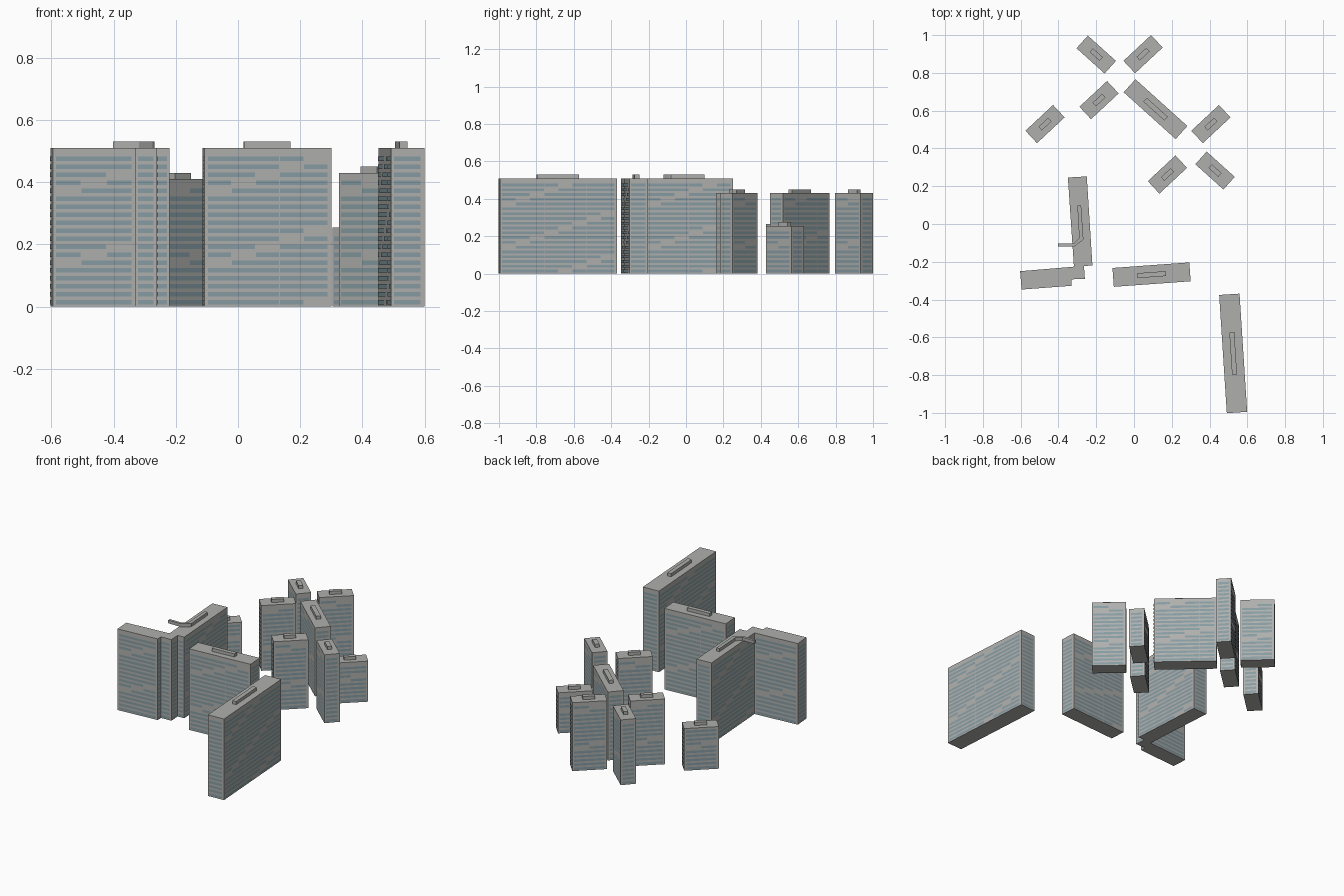
import bpy, bmesh, math
from mathutils import Vector

cube = bpy.data.objects.get("Cube")
if cube:
    bpy.data.objects.remove(cube)


def make_material(name, colour):
    mat = bpy.data.materials.new(name)
    mat.use_nodes = True
    mat.diffuse_color = (*colour, 1)
    mat.node_tree.nodes["Principled BSDF"].inputs["Base Color"].default_value = (*colour, 1)
    return mat


CONCRETE = make_material("concrete grey", (0.43, 0.43, 0.42))
GLASS = make_material("window blue", (0.24, 0.335, 0.37))

FLOOR = 0.0256      # floor to floor
BAND = 0.0145       # window band height
CELL = 0.08         # facade panel width
ROOF = 0.02         # rooftop block height
LIFT = 0.0012       # window plates sit just off the wall


def new_object(name, bm, mat):
    mesh = bpy.data.meshes.new(name)
    bm.to_mesh(mesh)
    bm.free()
    mesh.materials.append(mat)
    obj = bpy.data.objects.new(name, mesh)
    bpy.context.collection.objects.link(obj)
    return obj


def prism(name, outline, z0, z1):
    bm = bmesh.new()
    base = bm.faces.new([bm.verts.new((x, y, z0)) for x, y in outline])
    top = bmesh.ops.extrude_face_region(bm, geom=[base])["geom"]
    verts = [v for v in top if isinstance(v, bmesh.types.BMVert)]
    bmesh.ops.translate(bm, verts=verts, vec=(0, 0, z1 - z0))
    bmesh.ops.recalc_face_normals(bm, faces=bm.faces[:])
    return new_object(name, bm, CONCRETE)


def rectangle(cx, cy, length, width, degrees):
    a = math.radians(degrees)
    u = Vector((math.cos(a), math.sin(a))) * length / 2
    v = Vector((-math.sin(a), math.cos(a))) * width / 2
    c = Vector((cx, cy))
    return [tuple(p) for p in (c - u - v, c + u - v, c + u + v, c - u + v)]


def window_runs(length, row):
    """Glazed stretches of one floor, with blank panels stepping diagonally."""
    margin = min(0.01, length * 0.12)
    usable = length - 2 * margin
    cells = max(1, round(usable / CELL))
    step = usable / cells
    start = None
    for c in range(cells + 1):
        blank = c == cells or (cells > 1 and (row - c) % 9 in (5,))
        if start is not None and (blank or c % 3 == 0):
            yield margin + start * step, margin + c * step - 0.003
            start = None
        if not blank and start is None:
            start = c


def windows(name, outline, height):
    bm = bmesh.new()
    rows = round((height - 0.02) / FLOOR)
    for i, p in enumerate(outline):
        a, b = Vector(p), Vector(outline[(i + 1) % len(outline)])
        along = (b - a).normalized()
        out = Vector((along.y, -along.x)) * LIFT
        for row in range(rows):
            z = 0.0065 + row * FLOOR
            for s, e in window_runs((b - a).length, row):
                q, r = a + along * s + out, a + along * e + out
                bm.faces.new([bm.verts.new((*w, h)) for w, h in
                              ((q, z), (r, z), (r, z + BAND), (q, z + BAND))])
    new_object(name, bm, GLASS)


def building(name, outline, height, roof_outline):
    prism(name, outline, 0, height)
    windows(name + "_windows", outline, height)
    prism(name + "_roof_block", roof_outline, height, height + ROOF)


def slab(name, cx, cy, length, width, degrees, height, roof_length, roof_width):
    building(name, rectangle(cx, cy, length, width, degrees), height,
             rectangle(cx, cy, roof_length, roof_width, degrees))


# Tall slabs at the front
slab("front_slab", 0.525, -0.685, 0.627, 0.108, -86.3, 0.51, 0.225, 0.026)
slab("middle_slab", 0.093, -0.268, 0.408, 0.1, 4.1, 0.51, 0.15, 0.026)

# Angled corner block, outline running counter-clockwise
corner = [(-0.35, 0.246), (-0.318, -0.226), (-0.603, -0.25), (-0.595, -0.347),
          (-0.33, -0.327), (-0.33, -0.293), (-0.26, -0.29), (-0.265, -0.222),
          (-0.22, -0.22), (-0.25, 0.252)]
walkway = [(-0.3, 0.098), (-0.29, -0.075), (-0.32, -0.103), (-0.402, -0.103),
           (-0.402, -0.119), (-0.318, -0.119), (-0.275, -0.09), (-0.268, -0.08),
           (-0.28, 0.098)]
building("corner_block", corner, 0.51, walkway)

# Rear cluster
slab("long_rear_slab", 0.114, 0.608, 0.37, 0.093, -42, 0.43, 0.15, 0.027)
towers = [
    ("back_right_tower", -0.2, 0.897, -42, 0.41),
    ("back_left_tower", 0.048, 0.899, 43, 0.43),
    ("inner_right_tower", -0.185, 0.656, 43, 0.41),
    ("low_right_tower", -0.471, 0.529, 43, 0.265),
    ("low_left_tower", 0.407, 0.529, 43, 0.255),
    ("inner_left_tower", 0.177, 0.262, 43, 0.43),
    ("outer_left_tower", 0.429, 0.283, -42, 0.43),
]
for name, x, y, degrees, height in towers:
    slab(name, x, y, 0.2, 0.09, degrees, height, 0.07, 0.026)
